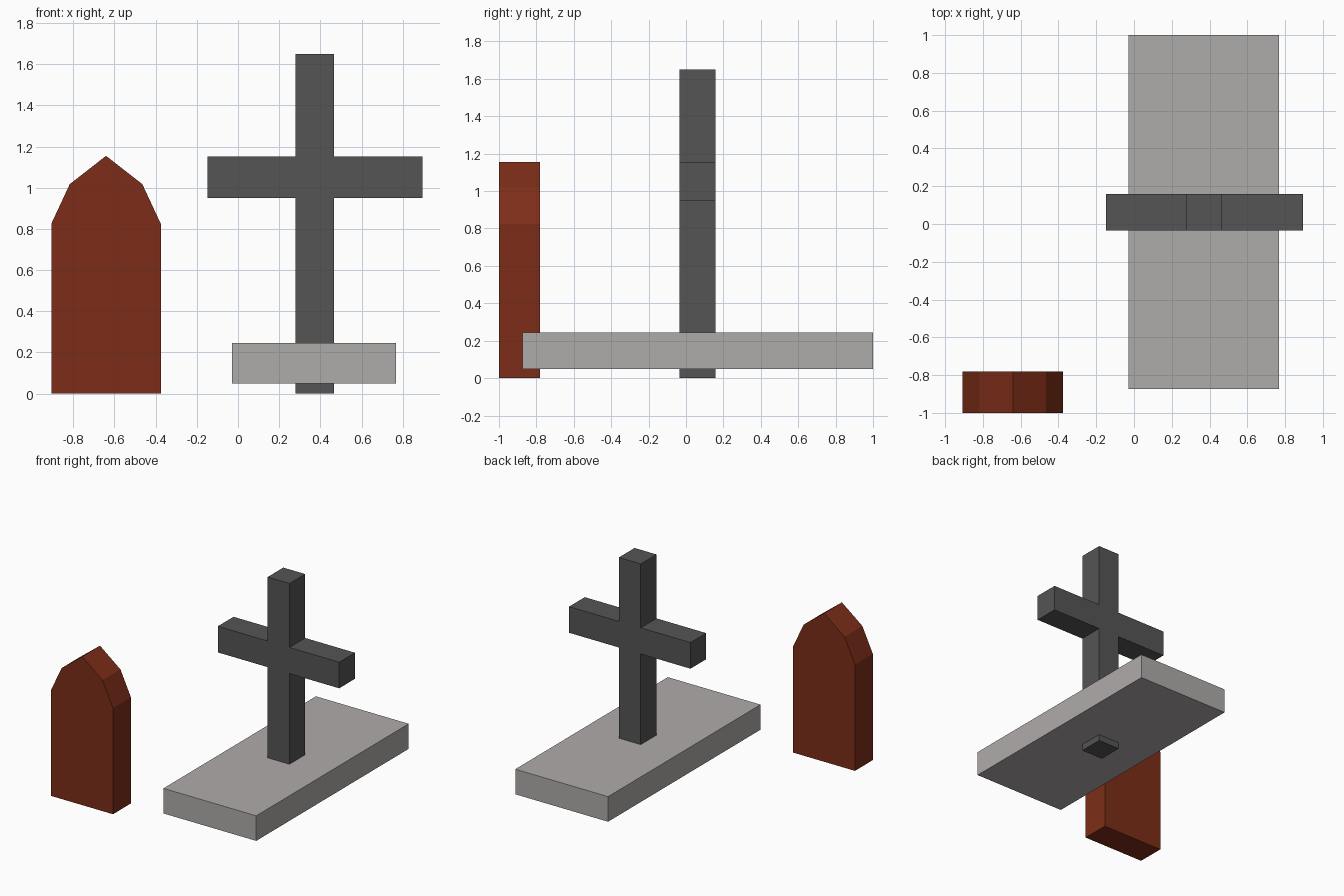
import bpy, bmesh

if "Cube" in bpy.data.objects:
    bpy.data.objects.remove(bpy.data.objects["Cube"])


def material(name, color):
    m = bpy.data.materials.new(name)
    m.diffuse_color = (*color, 1)
    m.use_nodes = True
    m.node_tree.nodes["Principled BSDF"].inputs["Base Color"].default_value = m.diffuse_color
    return m


def extrude_profile(name, profile, y0, y1, mat):
    """Extrude an x-z outline (counter-clockwise from the front) from y0 to y1."""
    bm = bmesh.new()
    face = bm.faces.new([bm.verts.new((x, y0, z)) for x, z in profile])
    geom = bmesh.ops.extrude_face_region(bm, geom=[face], use_keep_orig=True)["geom"]
    moved = [g for g in geom if isinstance(g, bmesh.types.BMVert)]
    bmesh.ops.translate(bm, verts=moved, vec=(0, y1 - y0, 0))
    bmesh.ops.recalc_face_normals(bm, faces=bm.faces)
    mesh = bpy.data.meshes.new(name)
    bm.to_mesh(mesh)
    bm.free()
    mesh.materials.append(mat)
    obj = bpy.data.objects.new(name, mesh)
    bpy.context.collection.objects.link(obj)
    return obj


def mirrored(center, half):
    """Complete a right-hand half outline (bottom to top) about x = center."""
    left = [(-x, z) for x, z in reversed(half) if x > 0]
    return [(center + x, z) for x, z in half + left]


rust = material("rust", (0.205, 0.027, 0.009))
dark_grey = material("dark_grey", (0.09, 0.09, 0.09))
stone = material("stone", (0.43, 0.41, 0.405))

# Pointed headstone
extrude_profile("headstone", mirrored(-0.641, [
    (0.266, 0), (0.266, 0.825), (0.176, 1.018), (0, 1.155)]), -1.0, -0.78, rust)

# Standing cross, passing down through the slab
post, arm = 0.094, 0.522
extrude_profile("cross", mirrored(0.373, [
    (post, 0), (post, 0.95), (arm, 0.95), (arm, 1.153), (post, 1.153),
    (post, 1.65)]), -0.035, 0.158, dark_grey)

# Grave slab
extrude_profile("slab", mirrored(0.369, [
    (0.399, 0.05), (0.399, 0.245)]), -0.873, 1.0, stone)
